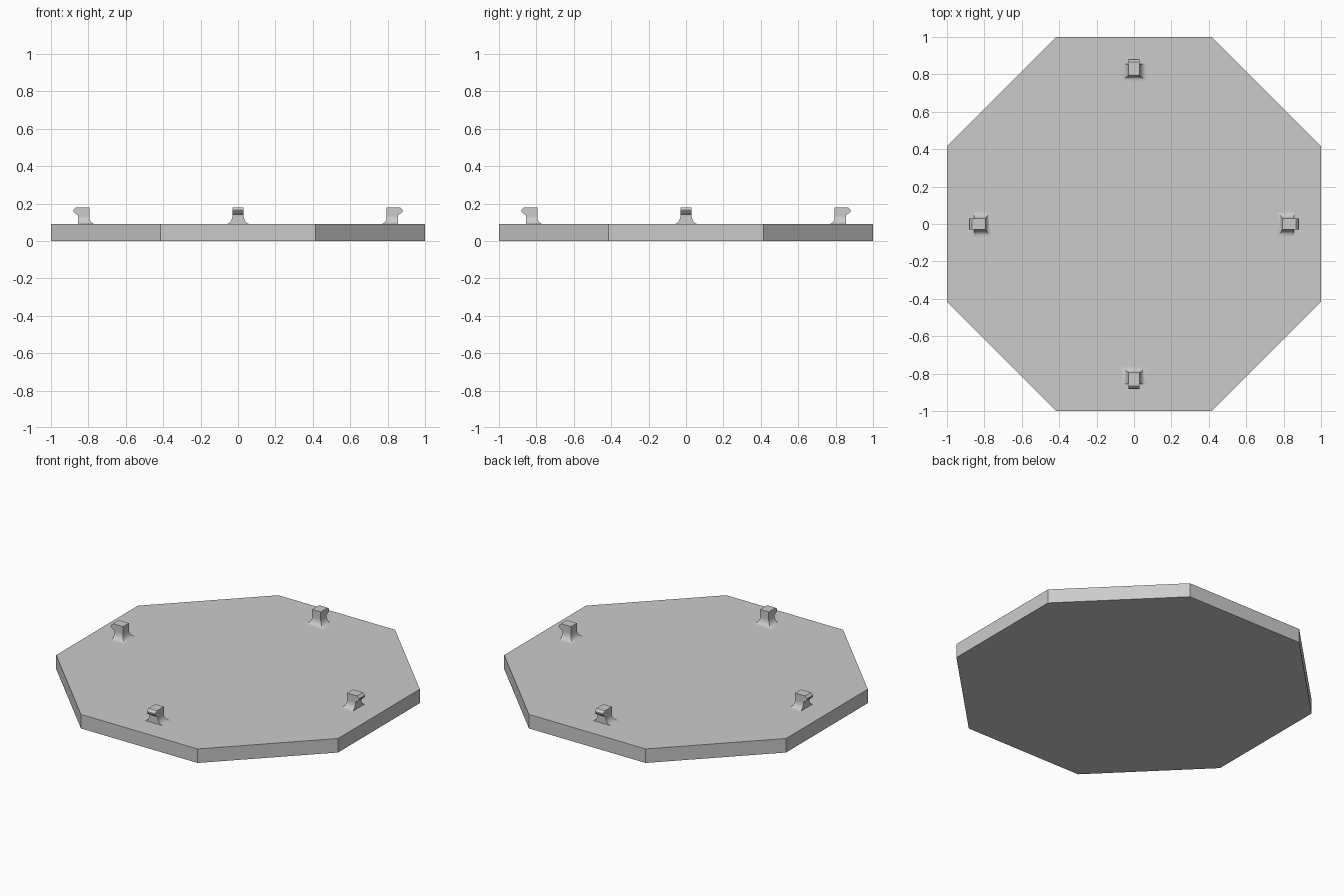
import bpy, bmesh
from math import pi, sin, cos, radians
from mathutils import Matrix

if "Cube" in bpy.data.objects:
    bpy.data.objects.remove(bpy.data.objects["Cube"], do_unlink=True)

grey = bpy.data.materials.new("light grey")
grey.use_nodes = True
colour = (0.6, 0.6, 0.6, 1)
grey.diffuse_color = colour
grey.node_tree.nodes["Principled BSDF"].inputs["Base Color"].default_value = colour

PLATE_TOP = 0.09


def make_object(name, bm):
    bmesh.ops.recalc_face_normals(bm, faces=bm.faces)
    mesh = bpy.data.meshes.new(name)
    bm.to_mesh(mesh)
    bm.free()
    mesh.materials.append(grey)
    obj = bpy.data.objects.new(name, mesh)
    bpy.context.collection.objects.link(obj)
    return obj


# Octagonal plate, flat sides facing the axes
bm = bmesh.new()
radius = 1 / cos(pi / 8)
bmesh.ops.create_cone(bm, cap_ends=True, segments=8, radius1=radius, radius2=radius,
                      depth=PLATE_TOP,
                      matrix=Matrix.Translation((0, 0, PLATE_TOP / 2)) @ Matrix.Rotation(pi / 8, 4, "Z"))
for v in bm.verts:  # put the side planes exactly on the unit box
    for i in (0, 1):
        if abs(v.co[i]) > 0.9:
            v.co[i] = 1 if v.co[i] > 0 else -1
make_object("plate", bm)

# Clip sections: height, inner edge, outer edge, half width
INNER, OUTER, HALF = 0.795, 0.855, 0.03
FLARE, RISE, STEPS = 0.036, 0.045, 8
sections = []
for i in range(STEPS + 1):
    a = pi / 2 * i / STEPS
    d = FLARE * (1 - sin(a))
    sections.append((PLATE_TOP + RISE * (1 - cos(a)), INNER - d * 0.85, OUTER, HALF + d))
# Hooked head, overhanging outwards
for z, outer in [(0.14, 0.856), (0.145, 0.868), (0.152, 0.877), (0.159, 0.881),
                 (0.166, 0.88), (0.18, 0.866)]:
    sections.append((z, INNER, outer, HALF))


def make_clip(name, turn):
    bm = bmesh.new()
    rings = [[bm.verts.new(p) for p in ((a, -w, z), (b, -w, z), (b, w, z), (a, w, z))]
             for z, a, b, w in sections]
    for low, high in zip(rings, rings[1:]):
        for i in range(4):
            j = (i + 1) % 4
            bm.faces.new((low[i], low[j], high[j], high[i]))
    bm.faces.new(rings[0][::-1])
    bm.faces.new(rings[-1])
    bmesh.ops.rotate(bm, verts=bm.verts, matrix=Matrix.Rotation(turn, 3, "Z"))
    obj = make_object(name, bm)
    bpy.ops.object.select_all(action="DESELECT")
    obj.select_set(True)
    bpy.context.view_layer.objects.active = obj
    bpy.ops.object.shade_smooth_by_angle(angle=radians(35))


for k, side in enumerate(("left", "back", "right", "front")):
    make_clip(side + "_clip", k * pi / 2)
